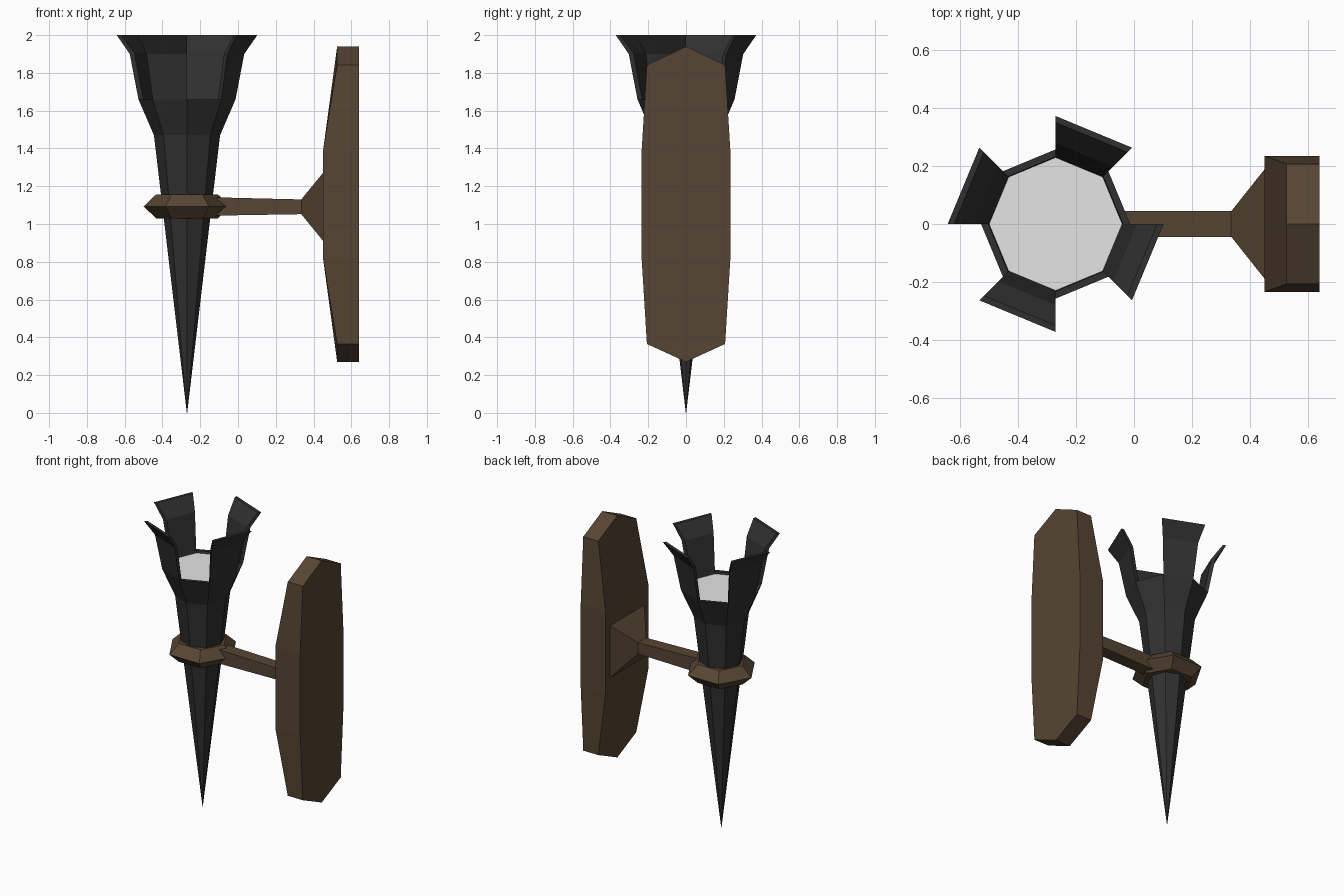
import bpy, bmesh, math

if "Cube" in bpy.data.objects:
    bpy.data.objects.remove(bpy.data.objects["Cube"])

TORCH_X = -0.27   # axis of the torch


def material(name, rgb):
    m = bpy.data.materials.new(name)
    m.diffuse_color = (*rgb, 1)
    m.use_nodes = True
    m.node_tree.nodes["Principled BSDF"].inputs["Base Color"].default_value = m.diffuse_color
    return m


IRON = material("black iron", (0.03, 0.03, 0.031))
WOOD = material("dark brown wood", (0.094, 0.060, 0.033))
GREY = material("light grey", (0.78, 0.78, 0.78))


def ring_pts(r, z, n):
    return [(TORCH_X + r * math.cos(2 * math.pi * i / n),
             r * math.sin(2 * math.pi * i / n), z) for i in range(n)]


def loft(name, sections, mat, cap_start=True, cap_end=True):
    """Skin a list of equal-length point loops into one flat-shaded object."""
    bm = bmesh.new()
    loops = [[bm.verts.new(p) for p in s] for s in sections]
    n = len(loops[0])
    for a, b in zip(loops, loops[1:]):
        for i in range(n):
            j = (i + 1) % n
            bm.faces.new((a[i], a[j], b[j], b[i]))
    if cap_start:
        bm.faces.new(loops[0][::-1])
    if cap_end:
        bm.faces.new(loops[-1])
    bmesh.ops.remove_doubles(bm, verts=bm.verts, dist=1e-5)
    bmesh.ops.recalc_face_normals(bm, faces=bm.faces)
    me = bpy.data.meshes.new(name)
    bm.to_mesh(me)
    bm.free()
    me.materials.append(mat)
    ob = bpy.data.objects.new(name, me)
    bpy.context.collection.objects.link(ob)
    return ob


# Torch body: octagonal spike flaring into a cup with a thin rim
body = [(0.001, 0), (0.175, 1.47), (0.257, 1.66), (0.232, 1.66), (0.228, 1.64)]
loft("torch_body", [ring_pts(r, z, 8) for r, z in body], IRON)

# Pale disc filling the cup
loft("cup_disc", [ring_pts(0.229, z, 8) for z in (1.638, 1.645)], GREY)

# Four flared prongs standing on alternate faces of the cup
prong = [(0.257, 1.66), (0.303, 1.90), (0.372, 2.0),
         (0.35, 2.0), (0.278, 1.905), (0.232, 1.66)]
for k in range(4):
    a0 = math.radians(45 + 90 * k)
    loft(f"prong_{k + 1}",
         [[(TORCH_X + r * math.cos(a), r * math.sin(a), z) for r, z in prong]
          for a in (a0, a0 + math.pi / 4)], IRON)

# Hexagonal collar round the spike
loft("collar", [ring_pts(r, z, 6) for r, z in
                ((0.163, 1.03), (0.23, 1.093), (0.163, 1.157))], WOOD)


def rect(x, hy, z0, z1):
    return [(x, -hy, z0), (x, hy, z0), (x, hy, z1), (x, -hy, z1)]


# Arm widening into a pyramid foot against the backplate
loft("arm", [rect(-0.2, 0.044, 1.043, 1.143), rect(0.335, 0.044, 1.052, 1.13),
             rect(0.455, 0.195, 0.905, 1.277)], WOOD)

# Backplate: pointed ends, flat back, front bevelled to both ends
half = [(0, 0.27, 0.525), (0.207, 0.365, 0.525), (0.235, 0.82, 0.45),
        (0.235, 1.385, 0.45), (0.207, 1.842, 0.525), (0, 1.94, 0.525)]
outline = half + [(-y, z, x) for y, z, x in half[-2:0:-1]]
plate = loft("backplate", [[(x, y, z) for y, z, x in outline],
                           [(0.64, y, z) for y, z, x in outline]],
             WOOD, cap_start=False)

# Front of the backplate: middle panel and two sloping end panels
bm = bmesh.new()
bm.from_mesh(plate.data)
bm.verts.ensure_lookup_table()
v = bm.verts
for ids in ((2, 3, 7, 8), (8, 9, 0, 1, 2), (3, 4, 5, 6, 7)):
    bm.faces.new([v[i] for i in ids])
bmesh.ops.recalc_face_normals(bm, faces=bm.faces)
bm.to_mesh(plate.data)
bm.free()
